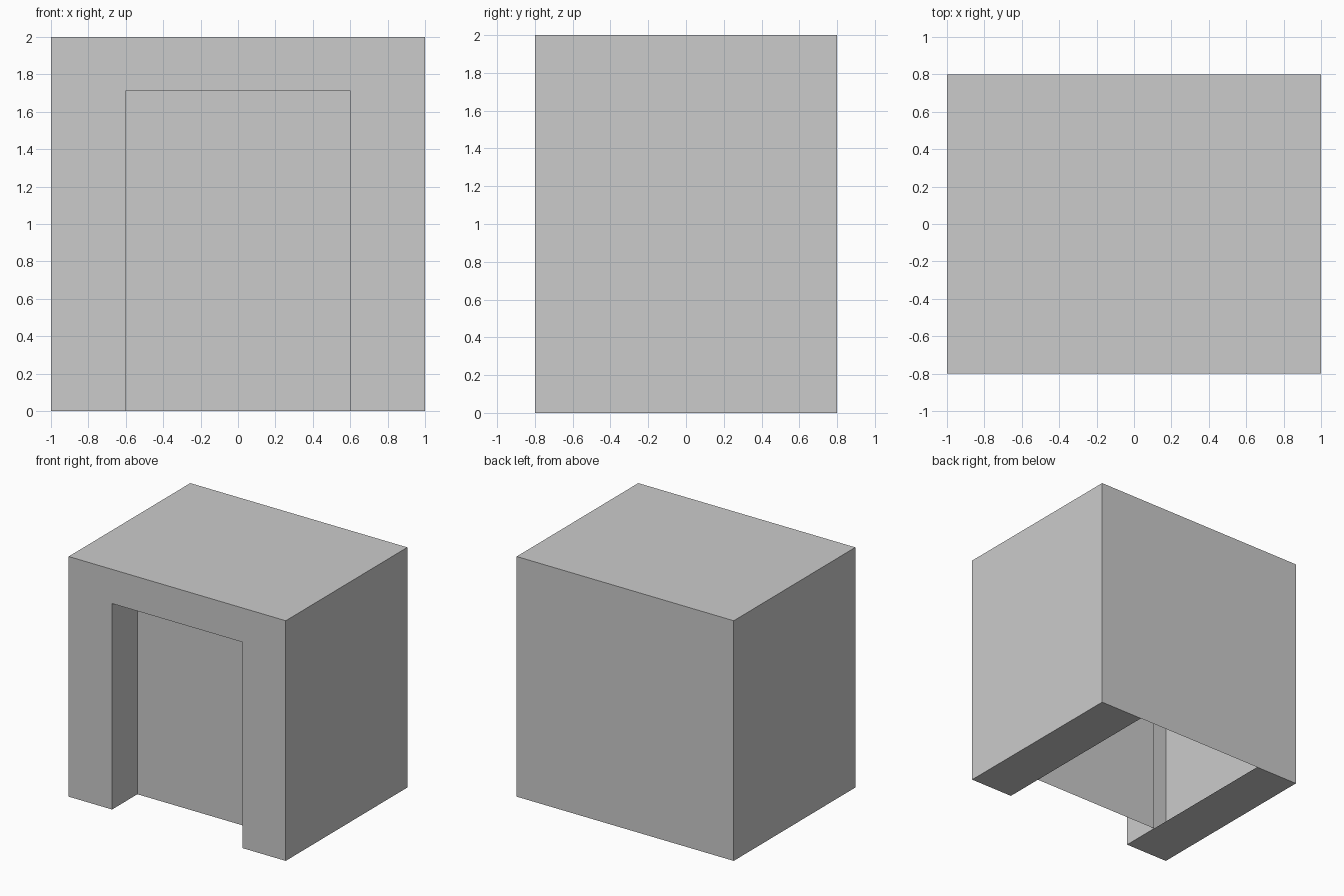
import bpy, bmesh

if "Cube" in bpy.data.objects:
    bpy.data.objects.remove(bpy.data.objects["Cube"])

W, D, H = 1.0, 0.8, 2.0          # half width, half depth, height
OW, OH, BACK = 0.6, 1.715, -0.467  # opening half width, height, recess plane

bm = bmesh.new()


def face(*pts):
    return bm.faces.new([bm.verts.new(p) for p in pts])


# Front wall with doorway cut out of it
face((-W, -D, 0), (-OW, -D, 0), (-OW, -D, OH), (OW, -D, OH),
     (OW, -D, 0), (W, -D, 0), (W, -D, H), (-W, -D, H))

# Back wall and top
face((W, D, 0), (OW, D, 0), (-OW, D, 0), (-W, D, 0), (-W, D, H), (W, D, H))
face((-W, -D, H), (W, -D, H), (W, D, H), (-W, D, H))

# Outer sides, doorway jambs and underside strips (open between the strips)
for s in (-1, 1):
    pair = [
        face((s * W, -D, 0), (s * W, D, 0), (s * W, D, H), (s * W, -D, H)),
        face((s * OW, -D, 0), (s * OW, -D, OH), (s * OW, BACK, OH), (s * OW, BACK, 0)),
        face((s * OW, -D, 0), (s * OW, BACK, 0), (s * OW, D, 0), (s * W, D, 0), (s * W, -D, 0)),
    ]
    if s < 0:
        for f in pair:
            f.normal_flip()

# Doorway ceiling and recessed panel
face((-OW, -D, OH), (-OW, BACK, OH), (OW, BACK, OH), (OW, -D, OH))
face((-OW, BACK, 0), (OW, BACK, 0), (OW, BACK, OH), (-OW, BACK, OH))

bmesh.ops.remove_doubles(bm, verts=bm.verts, dist=1e-4)
mesh = bpy.data.meshes.new("block_with_doorway")
bm.to_mesh(mesh)
bm.free()
obj = bpy.data.objects.new("block_with_doorway", mesh)
bpy.context.collection.objects.link(obj)
